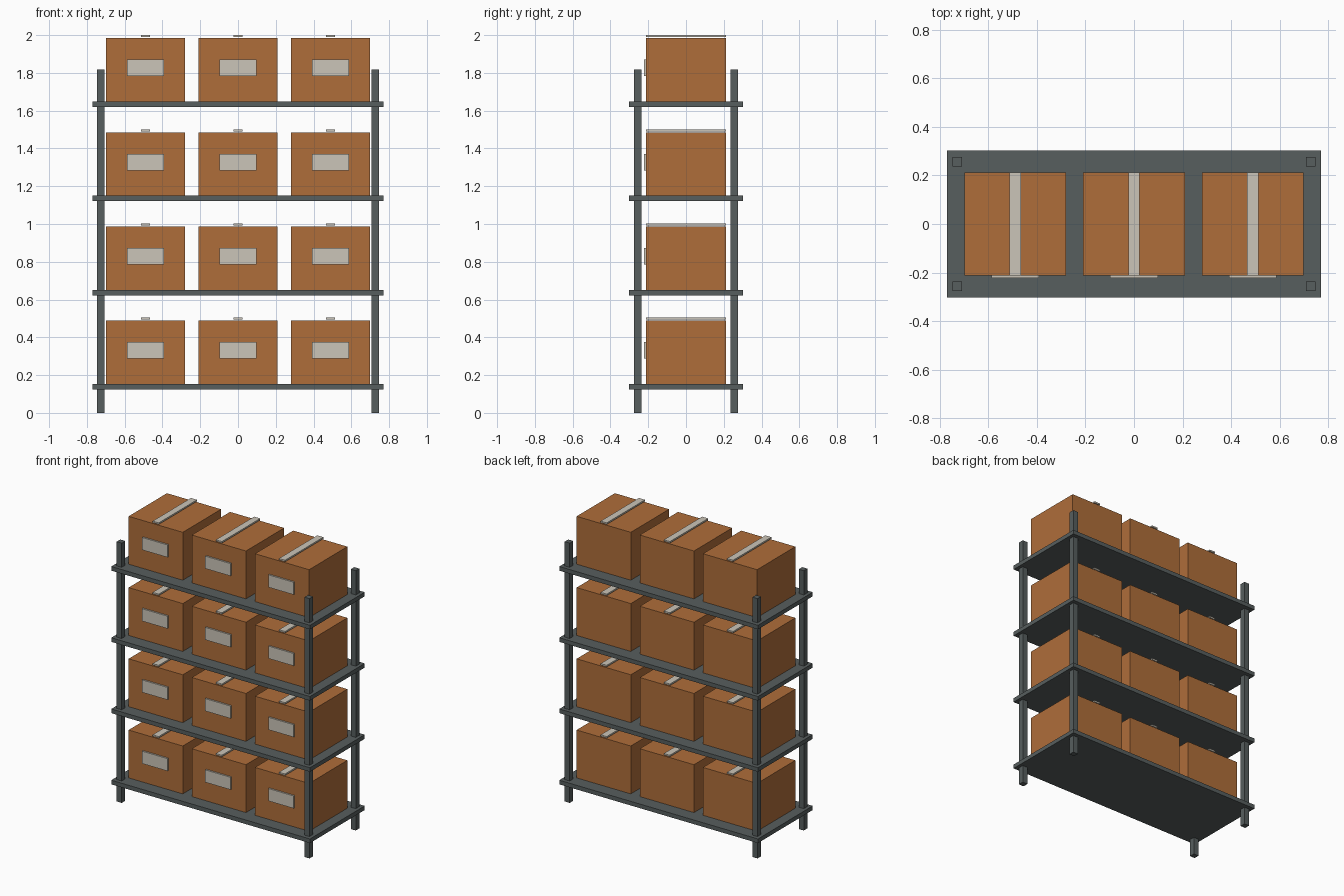
import bpy

if "Cube" in bpy.data.objects:
    bpy.data.objects.remove(bpy.data.objects["Cube"])


def material(name, rgb):
    m = bpy.data.materials.new(name)
    m.diffuse_color = (*rgb, 1)
    m.use_nodes = True
    m.node_tree.nodes["Principled BSDF"].inputs["Base Color"].default_value = m.diffuse_color
    return m


STEEL = material("dark grey steel", (0.095, 0.112, 0.112))
CARD = material("brown cardboard", (0.43, 0.155, 0.042))
PAPER = material("pale paper", (0.60, 0.56, 0.48))


def block(name, x, y, z, mat):
    """Box from (min, max) pairs on each axis."""
    verts = [(a, b, c) for c in z for b in y for a in x]
    faces = [(0, 2, 3, 1), (4, 5, 7, 6), (0, 1, 5, 4),
             (2, 6, 7, 3), (0, 4, 6, 2), (1, 3, 7, 5)]
    mesh = bpy.data.meshes.new(name)
    mesh.from_pydata(verts, [], faces)
    mesh.materials.append(mat)
    obj = bpy.data.objects.new(name, mesh)
    bpy.context.collection.objects.link(obj)
    return obj


def span(centre, size):
    return (centre - size / 2, centre + size / 2)


# Four corner posts
for side, x in (("left", -0.727), ("right", 0.727)):
    for end, y in (("front", -0.256), ("back", 0.256)):
        block(f"{end}_{side}_post", span(x, 0.039), span(y, 0.039), (0, 1.818), STEEL)

# Shelves, each with three labelled and taped cartons
for level in range(4):
    z = 0.153 + level * 0.4985
    block(f"shelf_{level + 1}", span(0, 1.538), span(0, 0.606), (z - 0.029, z), STEEL)
    for column in range(3):
        x = (column - 1) * 0.489
        tag = f"{level + 1}_{column + 1}"
        block(f"carton_{tag}", span(x, 0.419), span(0, 0.423), (z, z + 0.335), CARD)
        # Tape strip sits just above the lid, label just proud of the front
        block(f"tape_{tag}", span(x, 0.047), span(0, 0.423), (z + 0.3405, z + 0.3515), PAPER)
        block(f"label_{tag}", span(x, 0.196), (-0.223, -0.2115), span(z + 0.178, 0.087), PAPER)
